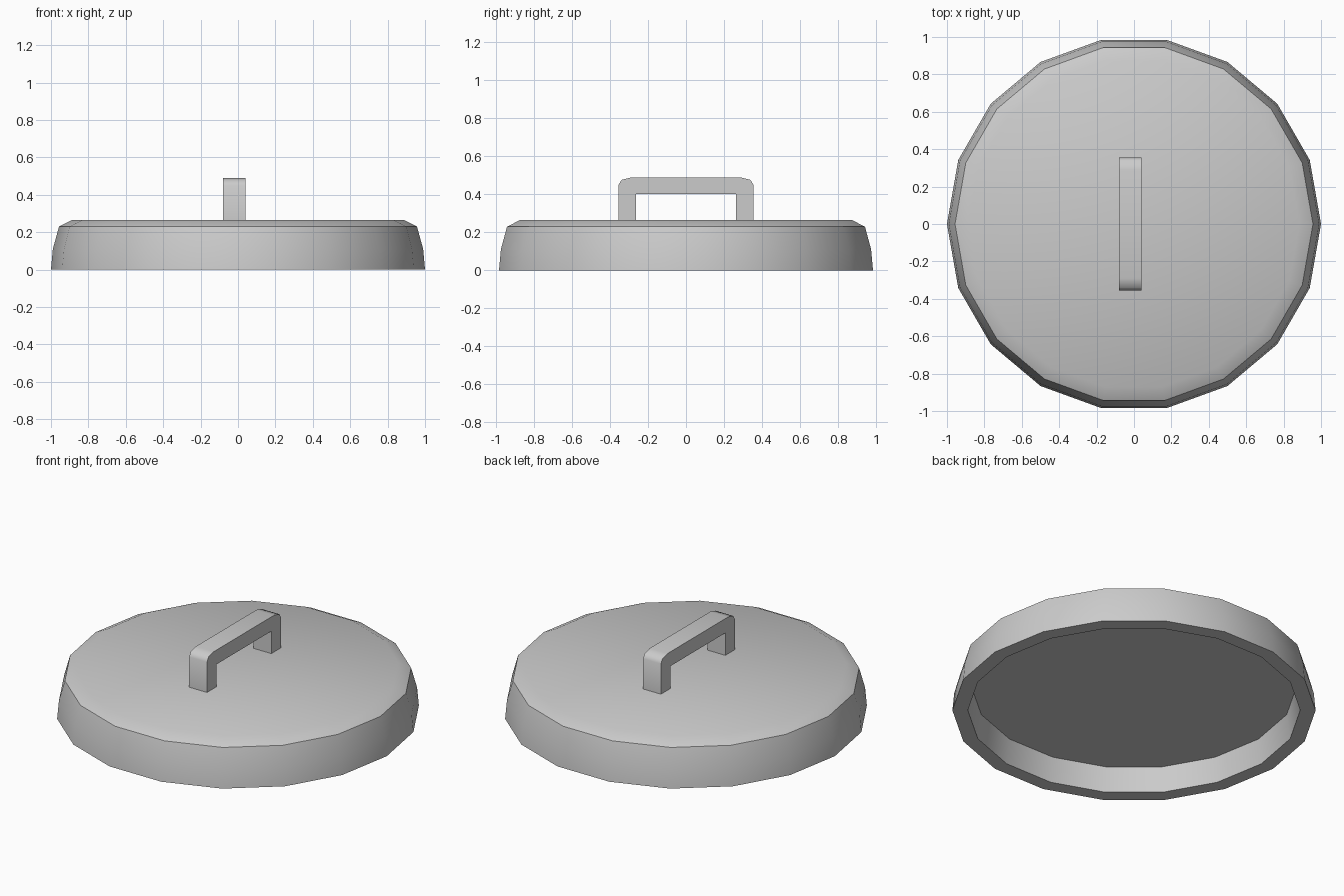
import bpy, bmesh
from math import cos, sin, pi, radians

if "Cube" in bpy.data.objects:
    bpy.data.objects.remove(bpy.data.objects["Cube"])

SIDES = 18


def finish(bm, name, angle):
    bmesh.ops.recalc_face_normals(bm, faces=bm.faces)
    mesh = bpy.data.meshes.new(name)
    bm.to_mesh(mesh)
    bm.free()
    obj = bpy.data.objects.new(name, mesh)
    bpy.context.collection.objects.link(obj)
    bpy.ops.object.select_all(action='DESELECT')
    obj.select_set(True)
    bpy.context.view_layer.objects.active = obj
    bpy.ops.object.shade_smooth_by_angle(angle=radians(angle))
    return obj


def turned(name, profile, angle):
    """Revolve (radius, z) points and cap both ends."""
    bm = bmesh.new()
    rings = [[bm.verts.new((r * cos(2 * pi * i / SIDES), r * sin(2 * pi * i / SIDES), z))
              for i in range(SIDES)] for r, z in profile]
    for a, b in zip(rings, rings[1:]):
        for i in range(SIDES):
            j = (i + 1) % SIDES
            bm.faces.new((a[i], a[j], b[j], b[i]))
    bm.faces.new(rings[0])
    bm.faces.new(rings[-1])
    return finish(bm, name, angle)


# Lid: recessed underside, rim, curved skirt, bevelled shoulder, flat top
turned("lid", [(0.895, 0.15), (0.915, 0.0), (1.0, 0.0), (0.99, 0.11),
               (0.957, 0.23), (0.885, 0.266)], 30)

# Handle: half arch outline (y, z), mirrored and extruded across x
outer = [(0.355, 0.25), (0.355, 0.45), (0.34, 0.476), (0.29, 0.489)]
inner = [(0.263, 0.402), (0.263, 0.25)]
half = outer + inner
bm = bmesh.new()
out_loop = outer + [(-y, z) for y, z in reversed(outer)]
in_loop = [(-y, z) for y, z in reversed(inner)] + inner
outline = out_loop + in_loop
face = bm.faces.new([bm.verts.new((-0.08, y, z)) for y, z in outline])
extruded = bmesh.ops.extrude_face_region(bm, geom=[face], use_keep_orig=True)
moved = [g for g in extruded["geom"] if isinstance(g, bmesh.types.BMVert)]
bmesh.ops.translate(bm, verts=moved, vec=(0.12, 0, 0))
finish(bm, "handle", 50)
